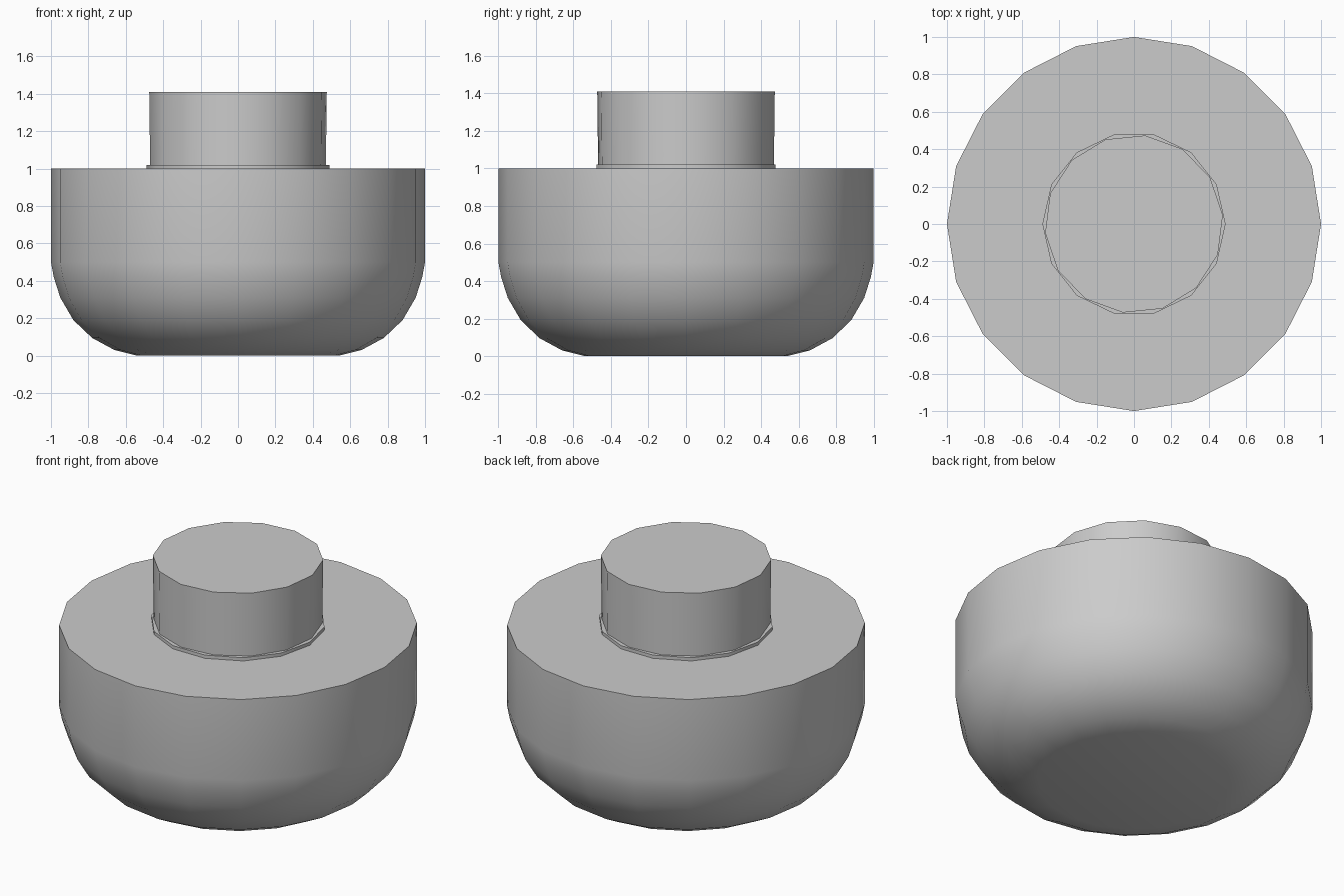
import bpy, bmesh, math

cube = bpy.data.objects.get("Cube")
if cube:
    bpy.data.objects.remove(cube, do_unlink=True)

grey = bpy.data.materials.new("plain grey")
grey.use_nodes = True
color = (0.6, 0.6, 0.6, 1)
grey.diffuse_color = color
grey.node_tree.nodes["Principled BSDF"].inputs["Base Color"].default_value = color


def turned(name, profile, sides, start=0.0):
    """Closed solid of revolution from (radius, height) rings."""
    bm = bmesh.new()
    rings = []
    for r, z in profile:
        angles = [start + math.tau * i / sides for i in range(sides)]
        rings.append([bm.verts.new((r * math.cos(a), r * math.sin(a), z)) for a in angles])
    for low, high in zip(rings, rings[1:]):
        for i in range(sides):
            j = (i + 1) % sides
            bm.faces.new((low[i], low[j], high[j], high[i]))
    bm.faces.new(list(reversed(rings[0])))
    bm.faces.new(rings[-1])
    mesh = bpy.data.meshes.new(name)
    bm.to_mesh(mesh)
    bm.free()
    mesh.materials.append(grey)
    obj = bpy.data.objects.new(name, mesh)
    bpy.context.collection.objects.link(obj)
    bpy.ops.object.select_all(action="DESELECT")
    obj.select_set(True)
    bpy.context.view_layer.objects.active = obj
    bpy.ops.object.shade_smooth_by_angle(angle=math.radians(40))
    return obj


# Wide rounded bowl body with a flat top
turned("body", [(0.54, 0), (0.66, 0.03), (0.78, 0.095), (0.88, 0.19),
                (0.95, 0.31), (0.985, 0.42), (1, 0.5), (1, 1)], 20)
# Thin flange around the foot of the neck
turned("neck_flange", [(0.49, 0.99), (0.49, 1.02)], 14)
# Short cylindrical neck
turned("neck", [(0.472, 1.0), (0.477, 1.41)], 14, 0.1)
